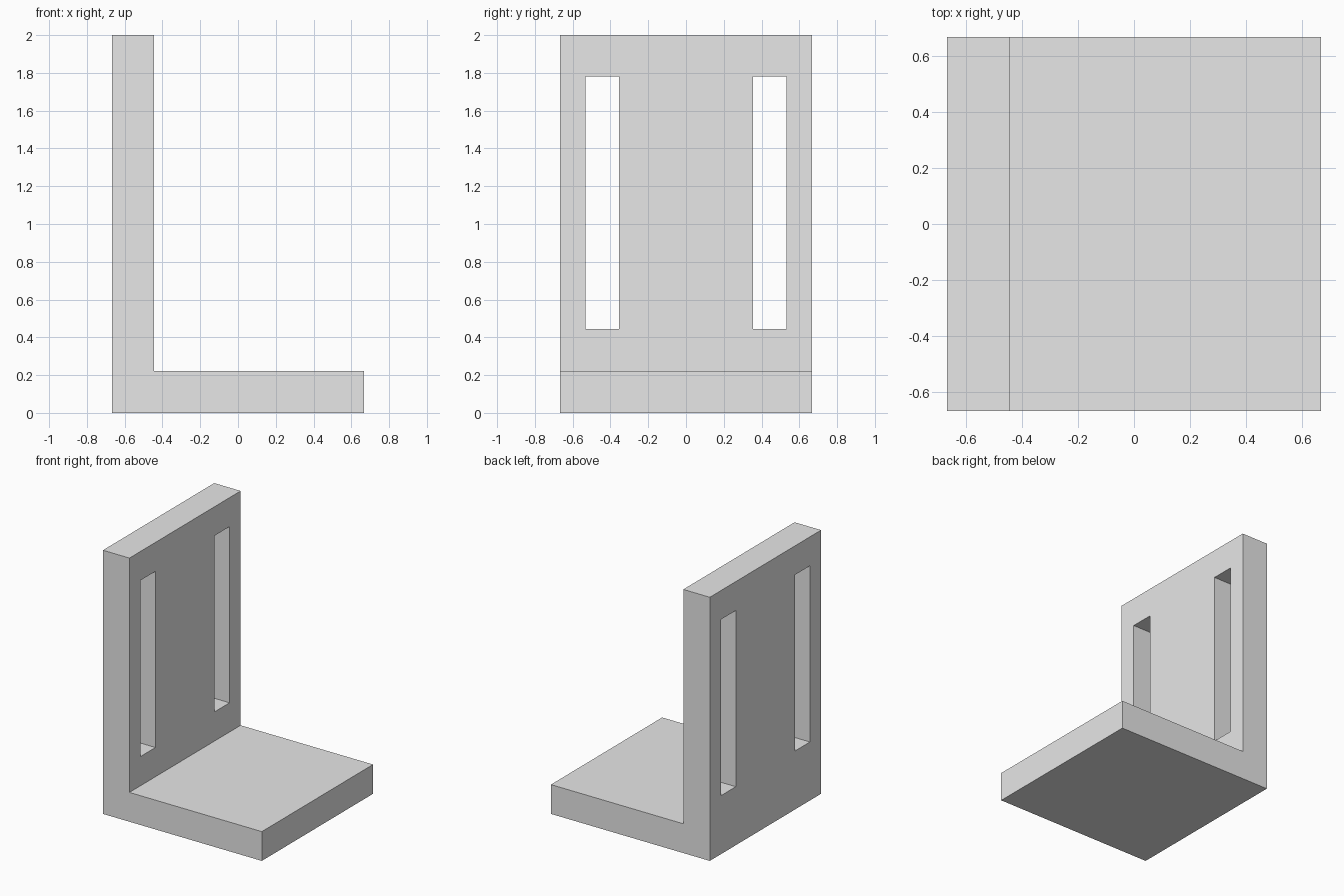
import bpy
import bmesh

HALF = 2 / 3       # half width and half depth
THICK = 2 / 9      # thickness of both plates
HEIGHT = 2.0

cube = bpy.data.objects.get("Cube")
if cube:
    bpy.data.objects.remove(cube, do_unlink=True)

grey = bpy.data.materials.new("light_grey")
grey.use_nodes = True
grey.diffuse_color = (0.8, 0.8, 0.8, 1)
grey.node_tree.nodes["Principled BSDF"].inputs["Base Color"].default_value = (0.8, 0.8, 0.8, 1)


def link_mesh(name, bm):
    bmesh.ops.recalc_face_normals(bm, faces=bm.faces)
    mesh = bpy.data.meshes.new(name)
    bm.to_mesh(mesh)
    bm.free()
    mesh.materials.append(grey)
    obj = bpy.data.objects.new(name, mesh)
    bpy.context.collection.objects.link(obj)
    return obj


def extruded(name, profile, axis, start, end):
    """Extrude a closed profile along the x or y axis."""
    bm = bmesh.new()
    place = (lambda a, b: (start, a, b)) if axis == "x" else (lambda a, b: (a, start, b))
    face = bm.faces.new([bm.verts.new(place(a, b)) for a, b in profile])
    result = bmesh.ops.extrude_face_region(bm, geom=[face])
    verts = [v for v in result["geom"] if isinstance(v, bmesh.types.BMVert)]
    depth = end - start
    bmesh.ops.translate(bm, verts=verts, vec=(depth, 0, 0) if axis == "x" else (0, depth, 0))
    return link_mesh(name, bm)


# L-shaped bracket: upright plate and base plate in one body
inner = THICK - HALF
bracket = extruded("angle_bracket", [
    (-HALF, 0), (HALF, 0), (HALF, THICK),
    (inner, THICK), (inner, HEIGHT), (-HALF, HEIGHT),
], "y", -HALF, HALF)

# Pair of long vertical slots through the upright plate
for side, name in ((-1, "front_slot_cutter"), (1, "back_slot_cutter")):
    near, far = side * 0.355, side * 0.533
    cutter = extruded(name, [
        (near, 0.444), (far, 0.444), (far, 1.78), (near, 1.78),
    ], "x", -HALF - 0.1, inner + 0.1)
    cutter.hide_render = True
    cutter.hide_set(True)
    cut = bracket.modifiers.new(name, "BOOLEAN")
    cut.operation = "DIFFERENCE"
    cut.solver = "EXACT"
    cut.object = cutter
